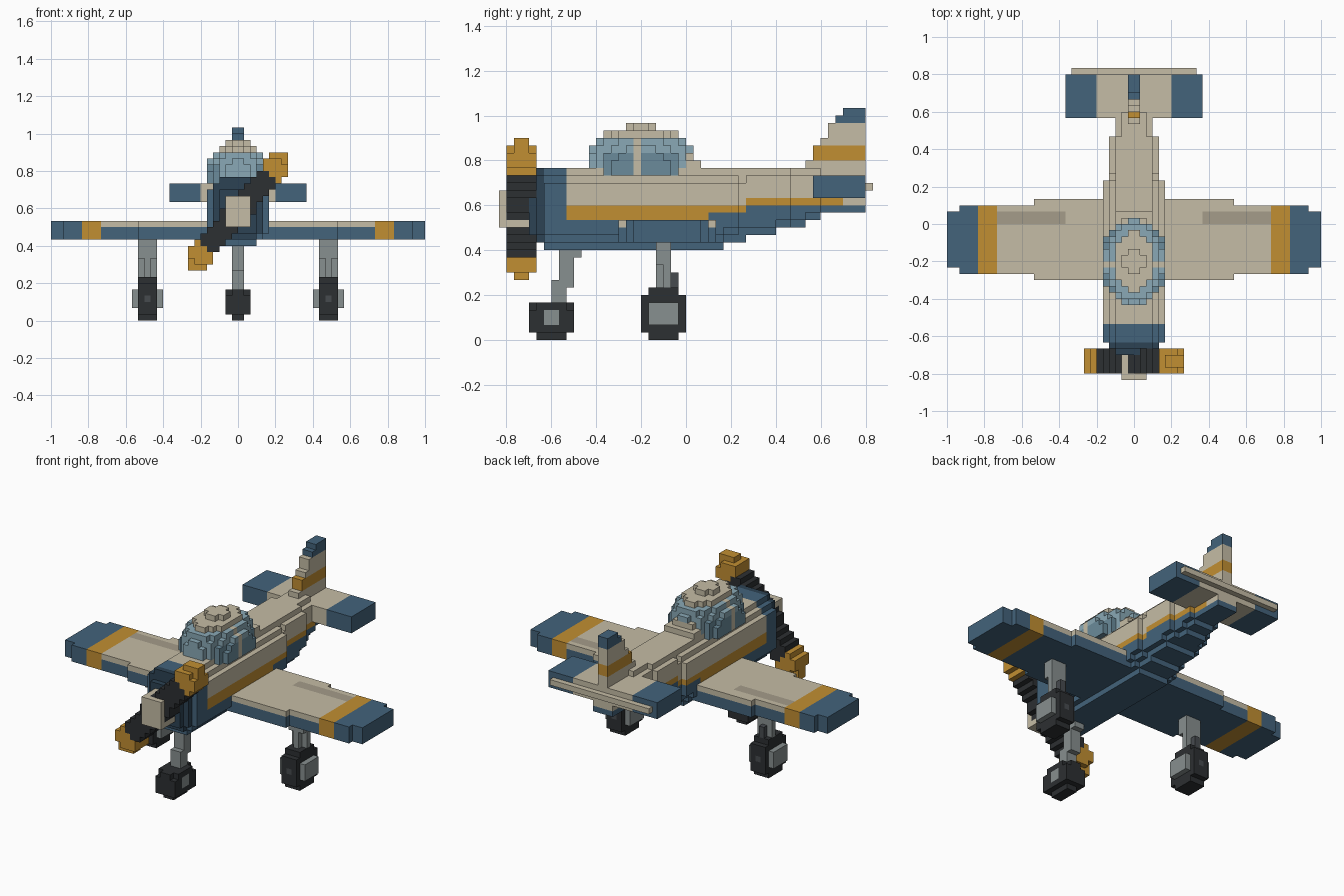
import bpy, bmesh, math

if "Cube" in bpy.data.objects:
    bpy.data.objects.remove(bpy.data.objects["Cube"])

V = 1 / 30  # edge length of one block


def colour(name, r, g, b):
    m = bpy.data.materials.new(name)
    m.diffuse_color = [(c / 255) ** 2.2 for c in (r, g, b)] + [1]
    m.use_nodes = True
    m.node_tree.nodes["Principled BSDF"].inputs["Base Color"].default_value = m.diffuse_color
    return m


CREAM = colour("cream", 196, 187, 164)
SHADE = colour("dark_cream", 163, 155, 136)
BLUE = colour("blue", 69, 99, 122)
NAVY = colour("navy", 48, 68, 84)
GOLD = colour("gold", 192, 141, 53)
BLACK = colour("rubber", 48, 51, 53)
IRON = colour("iron", 72, 76, 80)
GREY = colour("metal", 134, 142, 142)
GLASS = colour("glass", 106, 138, 153)
SKY = colour("light_glass", 136, 167, 180)


def fill(part, x, y, z, mat):
    """Paint a block-grid box into a part."""
    for i in range(*x):
        for j in range(*y):
            for k in range(*z):
                part[i, j, k] = mat


def mirrored(part):
    return {(-1 - i, j, k): m for (i, j, k), m in part.items()}


def build(name, part):
    """Skin the outside of a set of blocks and merge coplanar faces."""
    bm, verts, mats = bmesh.new(), {}, []
    for cell, mat in part.items():
        if mat not in mats:
            mats.append(mat)
        for a in range(3):
            for side in (0, 1):
                near = list(cell)
                near[a] += 2 * side - 1
                if tuple(near) in part:
                    continue
                ring = []
                for u, w in ((0, 0), (1, 0), (1, 1), (0, 1)):
                    p = list(cell)
                    p[a] += side
                    p[(a + 1) % 3] += u
                    p[(a + 2) % 3] += w
                    p = tuple(p)
                    if p not in verts:
                        verts[p] = bm.verts.new([c * V for c in p])
                    ring.append(verts[p])
                f = bm.faces.new(ring if side else ring[::-1])
                f.material_index = mats.index(mat)
    bmesh.ops.dissolve_limit(bm, angle_limit=0.01, verts=bm.verts[:],
                             edges=bm.edges[:], delimit={'MATERIAL'})
    me = bpy.data.meshes.new(name)
    bm.to_mesh(me)
    bm.free()
    for m in mats:
        me.materials.append(m)
    bpy.context.collection.objects.link(bpy.data.objects.new(name, me))


def step(v, table):
    """Value of the first (limit, value) pair whose limit exceeds v."""
    return next(val for lim, val in table if v < lim)


# Fuselage: rounded sections tapering to the tail
body = {}
for j in range(-19, 24):
    low = step(j, ((5, 12), (8, 13), (12, 14), (16, 15), (18, 16), (99, 17)))
    top = 23 if j < 18 else 19
    wide = step(j, ((7, 5), (14, 4), (18, 3), (99, 2)))
    s0 = step(j, ((3, 16), (8, 17), (99, 18)))
    s1 = 18 if j < 8 else 19
    for k in range(low, top):
        t = abs(k + .5 - (low + top) / 2) / ((top - low) / 2)
        h = max(1, round(wide * (1 - t ** 3) ** (1 / 3)))
        mat = BLUE if j < -16 or k < s0 else GOLD if k < s1 and j < 21 else CREAM
        fill(body, (-h, h), (j, j + 1), (k, k + 1), mat)
# fairing behind the canopy
fill(body, (-3, 3), (0, 2), (23, 24), CREAM)
fill(body, (-2, 2), (0, 1), (24, 25), CREAM)
build("fuselage", body)

# Engine face
cowl = {}
fill(cowl, (-4, 4), (-20, -19), (14, 22), NAVY)
fill(cowl, (-3, 3), (-20, -19), (13, 23), NAVY)
fill(cowl, (-3, 3), (-21, -20), (14, 21), NAVY)
build("engine_cowl", cowl)

# Canopy: stepped dome with a hoop frame and a cream roof
dome = {}
for i in range(-6, 6):
    for j in range(-14, 3):
        for k in range(22, 29):
            d = ((i + .5) / 5.2) ** 2 + ((j + 6.5 - .5 + .5 - .5 + .5) / 7.4) ** 2
            if d + ((k + .5 - 23) / 5.8) ** 2 < 1:
                light = k >= 25 or j < -11 or j > -2
                dome[i, j, k] = CREAM if k >= 27 or j == -7 else SKY if light else GLASS
build("canopy", dome)

# Wing
wing = {}
fill(wing, (0, 16), (-9, 4), (13, 16), CREAM)
fill(wing, (16, 22), (-8, 3), (13, 16), CREAM)
fill(wing, (0, 16), (-9, 4), (13, 15), BLUE)
fill(wing, (16, 22), (-8, 3), (13, 15), BLUE)
fill(wing, (11, 22), (0, 2), (15, 16), SHADE)
fill(wing, (22, 25), (-8, 3), (13, 16), GOLD)
fill(wing, (25, 28), (-8, 3), (13, 16), BLUE)
fill(wing, (28, 30), (-7, 2), (13, 16), BLUE)
build("wing", wing | mirrored(wing))

# Tailplane and elevator
tail = {}
fill(tail, (0, 6), (17, 24), (19, 22), CREAM)
fill(tail, (6, 11), (17, 24), (19, 22), BLUE)
fill(tail, (0, 10), (24, 25), (20, 21), CREAM)
build("tailplane", tail | mirrored(tail))

# Fin
fin = {}
for k, start in enumerate((16, 16, 17, 17, 18, 19, 19, 20, 21), 22):
    mat = BLUE if k > 28 else GOLD if k in (24, 25) else CREAM
    fill(fin, (-1, 1), (start, 24), (k, k + 1), mat)
build("tail_fin", fin)

# Propeller: diagonal blades with painted tips
prop = {}
ux, uz = .66, .75
for i in range(-8, 8):
    for k in range(8, 27):
        x, z = i + .5, k + .5 - 17.5
        along, across = abs(x * ux + z * uz), abs(x * uz - z * ux)
        if across < (2.3 if along > 7.8 else 1.9) and along < 11.8:
            t = 2 if along < 10.3 else 1
            fill(prop, (i, i + 1), (-22 - t, -22 + t), (k, k + 1),
                 GOLD if along > 7.8 else BLACK)
build("propeller", prop)

# Spinner
hub = {}
fill(hub, (-2, 2), (-25, -20), (15, 20), CREAM)
build("spinner", hub)

# Main wheels and legs
wheel, leg = {}, {}
fill(wheel, (13, 16), (-6, 0), (1, 6), BLACK)
fill(wheel, (13, 16), (-5, -1), (0, 7), BLACK)
fill(wheel, (12, 17), (-5, -1), (2, 5), GREY)
fill(wheel, (14, 15), (-6, 0), (3, 4), IRON)
fill(leg, (13, 16), (-3, -2), (7, 13), GREY)
fill(leg, (14, 15), (-4, -2), (7, 13), GREY)
fill(leg, (13, 16), (-4, -2), (10, 13), GREY)
fill(leg, (14, 15), (-2, -1), (7, 9), IRON)
for side, w, l in (("right", wheel, leg), ("left", mirrored(wheel), mirrored(leg))):
    build(side + "_main_wheel", w)
    build(side + "_main_leg", l)

# Nose wheel and leg
nose, strut = {}, {}
fill(nose, (-2, 2), (-21, -15), (1, 4), BLACK)
fill(nose, (-2, 2), (-20, -16), (1, 5), BLACK)
fill(nose, (-1, 1), (-20, -16), (0, 5), BLACK)
fill(nose, (-1, 1), (-21, -15), (1, 5), BLACK)
fill(nose, (-2, 2), (-19, -17), (2, 4), GREY)
build("nose_wheel", nose)
fill(strut, (-1, 1), (-18, -16), (5, 8), GREY)
fill(strut, (-1, 1), (-17, -15), (7, 12), GREY)
fill(strut, (-1, 1), (-17, -14), (11, 12), GREY)
build("nose_leg", strut)
